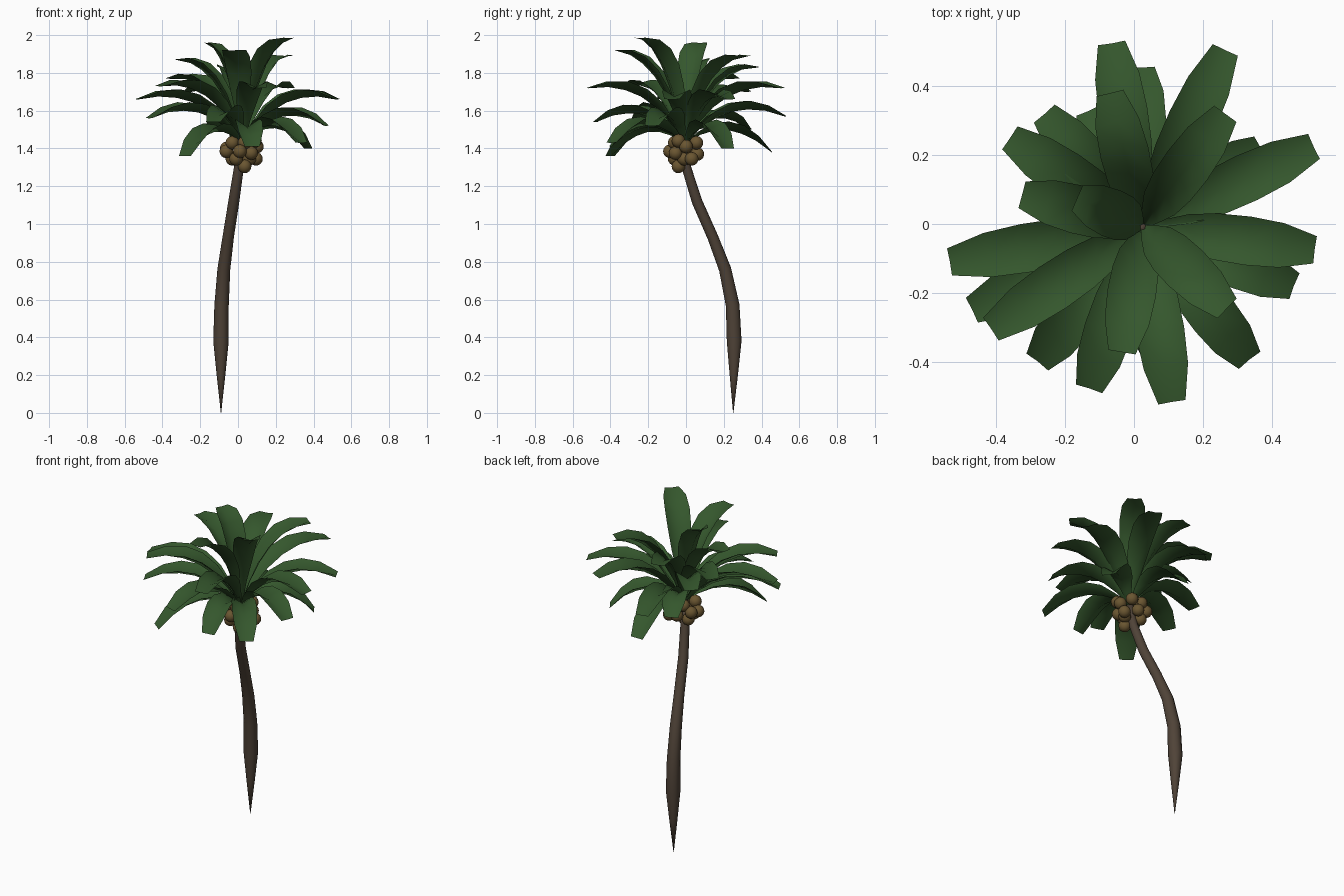
import bpy, bmesh, math
from mathutils import Vector

old = bpy.data.objects.get("Cube")
if old:
    bpy.data.objects.remove(old, do_unlink=True)


def material(name, rgb):
    m = bpy.data.materials.new(name)
    m.use_nodes = True
    m.diffuse_color = (*rgb, 1)
    bsdf = next(n for n in m.node_tree.nodes if n.type == "BSDF_PRINCIPLED")
    bsdf.inputs["Base Color"].default_value = (*rgb, 1)
    bsdf.inputs["Roughness"].default_value = 0.9
    return m


leaf_green = material("leaf green", (0.035, 0.095, 0.026))
bark_brown = material("bark brown", (0.079, 0.056, 0.039))
nut_brown = material("nut brown", (0.145, 0.093, 0.031))


def finish(bm, name, mat):
    mesh = bpy.data.meshes.new(name)
    bm.to_mesh(mesh)
    bm.free()
    mesh.materials.append(mat)
    mesh.shade_smooth()
    obj = bpy.data.objects.new(name, mesh)
    bpy.context.collection.objects.link(obj)
    return obj


def bridge(bm, a, b, closed):
    n = len(a)
    for i in range(n if closed else n - 1):
        j = (i + 1) % n
        bm.faces.new((a[i], a[j], b[j], b[i]))


# Trunk: leaning stem with a pointed foot, as x, y, z, radius
path = [(-.09, .25, .0, .001), (-.09, .253, .2, .023), (-.09, .255, .38, .041),
        (-.087, .247, .57, .038), (-.075, .207, .76, .034), (-.052, .142, .93, .030),
        (-.022, .058, 1.12, .029), (.005, .002, 1.3, .026), (.02, -.015, 1.45, .018)]
SIDES = 10
UP = Vector((0, 0, 1))
bm = bmesh.new()
rings = []
for k, (x, y, z, r) in enumerate(path):
    before, after = path[max(k - 1, 0)], path[min(k + 1, len(path) - 1)]
    tilt = UP.rotation_difference(Vector(after[:3]) - Vector(before[:3]))
    ring = []
    for s in range(SIDES):
        a = math.tau * s / SIDES
        offset = tilt @ Vector((r * math.cos(a), r * math.sin(a), 0))
        ring.append(bm.verts.new(Vector((x, y, z)) + offset))
    rings.append(ring)
for a, b in zip(rings, rings[1:]):
    bridge(bm, a, b, True)
bm.faces.new(rings[0][::-1])
bm.faces.new(rings[-1])
finish(bm, "trunk", bark_brown)

# Nuts: a cluster hanging under the crown
nuts = [(.035, -.04, 1.305), (-.062, -.03, 1.385), (-.03, -.05, 1.43), (.01, -.085, 1.385),
        (.07, -.055, 1.375), (.1, .0, 1.41), (.095, .03, 1.345), (-.03, .02, 1.345),
        (.035, -.06, 1.43), (-.06, .035, 1.4), (.02, .06, 1.37), (.06, .055, 1.43),
        (-.015, .045, 1.435), (-.01, -.06, 1.345), (.06, -.01, 1.345), (.09, -.04, 1.44)]
for i, place in enumerate(nuts):
    bm = bmesh.new()
    bmesh.ops.create_uvsphere(bm, u_segments=12, v_segments=8, radius=0.036)
    obj = finish(bm, f"nut_{i + 1}", nut_brown)
    obj.location = place

# Fronds: arching blades channelled along the midrib, flat at the tip
CROWN = Vector((.025, -.008, 1.42))
WIDTHS = (.012, .06, .11, .135, .142, .13, .08)
FOLDS = (.3, .33, .34, .34, .32, .22, .04)


def frond(name, tip):
    tip = Vector(tip)
    out = Vector((tip.x - CROWN.x, tip.y - CROWN.y, 0))
    side = Vector((-out.y, out.x, 0)).normalized()
    lift = tip.z - 1.38
    bend = CROWN + out * (0.5 - 0.4 * lift)
    bend.z = 1.64 + 0.53 * lift
    bm = bmesh.new()
    rows = []
    for k, (width, fold) in enumerate(zip(WIDTHS, FOLDS)):
        t = k / (len(WIDTHS) - 1)
        point = CROWN * (1 - t) ** 2 + bend * 2 * t * (1 - t) + tip * t * t
        tangent = (bend - CROWN) * (1 - t) + (tip - bend) * t
        normal = tangent.cross(side).normalized()
        rows.append([bm.verts.new(point + side * (u * width / 2)
                                  + normal * ((abs(u) - 0.5) * width * fold))
                     for u in (-1, 0, 1)])
    for a, b in zip(rows, rows[1:]):
        bridge(bm, a, b, False)
    finish(bm, name, leaf_green)


upper_tips = [(.27, -.245, 1.985), (-.165, .075, 1.96), (-.035, -.372, 1.92),
              (.265, .32, 1.89), (-.07, .38, 1.83), (-.325, .085, 1.87)]
middle_tips = [(.265, .505, 1.72), (.522, .225, 1.66), (.525, -.075, 1.66),
               (.11, -.517, 1.72), (-.415, -.305, 1.73), (-.535, -.11, 1.66),
               (-.36, .25, 1.77), (-.26, .32, 1.7), (-.065, .525, 1.57)]
lower_tips = [(.02, .455, 1.38), (.465, -.18, 1.52), (.335, -.395, 1.43),
              (-.13, -.478, 1.54), (-.28, -.4, 1.36), (-.47, -.25, 1.56),
              (.37, .22, 1.4), (-.13, .33, 1.5), (.075, -.4, 1.41)]
for tier, tips in (("upper", upper_tips), ("middle", middle_tips), ("lower", lower_tips)):
    for i, tip in enumerate(tips):
        frond(f"{tier}_frond_{i + 1}", tip)
